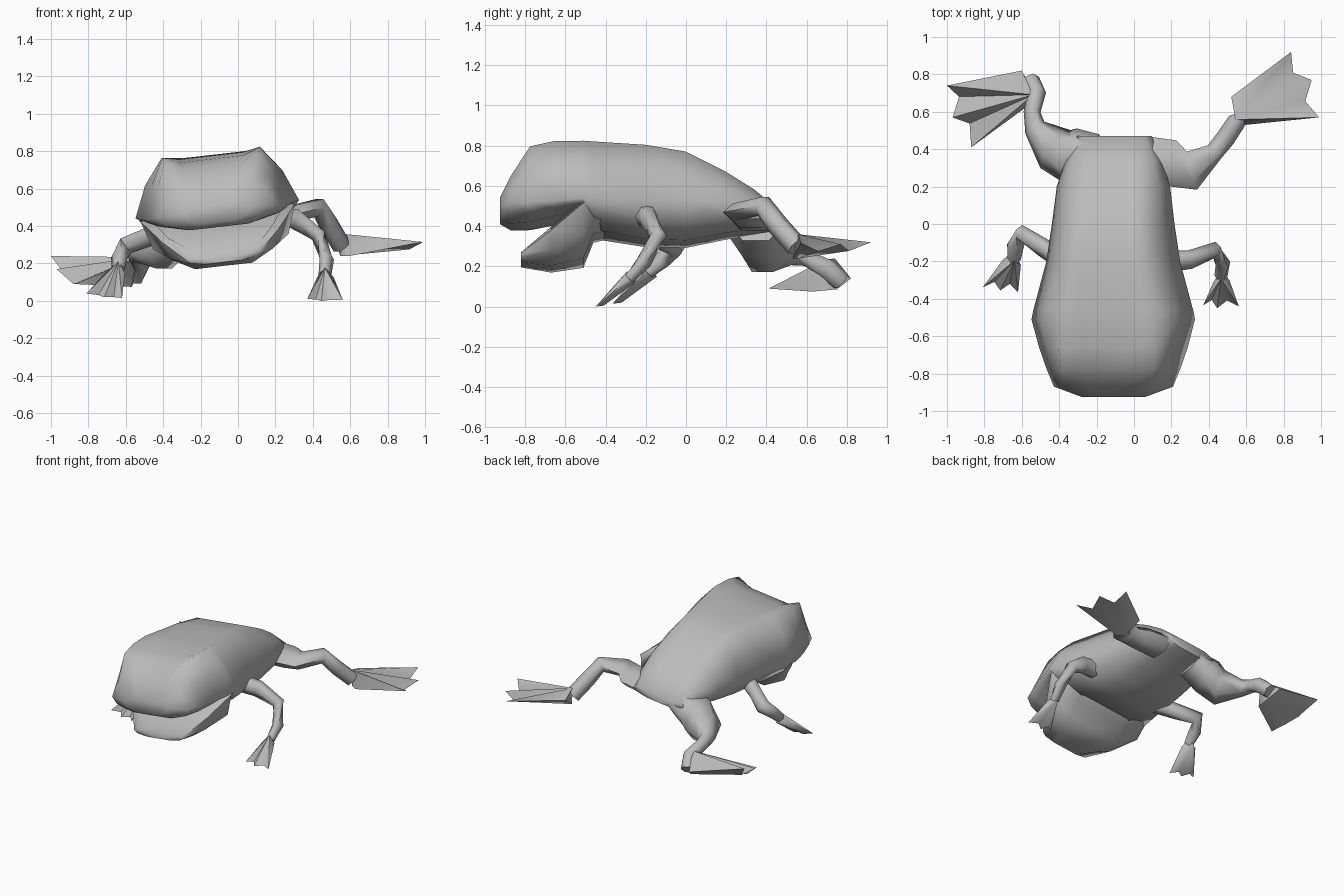
import bpy, bmesh, math
from mathutils import Vector, Matrix

cube = bpy.data.objects.get("Cube")
if cube:
    bpy.data.objects.remove(cube, do_unlink=True)

skin = bpy.data.materials.new("grey_skin")
skin.use_nodes = True
GREY = (0.5, 0.5, 0.5, 1)
skin.diffuse_color = GREY
bsdf = skin.node_tree.nodes["Principled BSDF"]
bsdf.inputs["Base Color"].default_value = GREY
bsdf.inputs["Roughness"].default_value = 0.8


def finish(name, bm, sharp):
    bmesh.ops.recalc_face_normals(bm, faces=bm.faces)
    mesh = bpy.data.meshes.new(name)
    bm.to_mesh(mesh)
    bm.free()
    mesh.materials.append(skin)
    for p in mesh.polygons:
        p.use_smooth = True
    mesh.set_sharp_from_angle(angle=math.radians(sharp))
    obj = bpy.data.objects.new(name, mesh)
    bpy.context.collection.objects.link(obj)


def skin_rings(bm, rings):
    """Bridge rings of equal length and close both ends."""
    loops = [[bm.verts.new(p) for p in ring] for ring in rings]
    n = len(loops[0])
    for a, b in zip(loops, loops[1:]):
        for i in range(n):
            j = (i + 1) % n
            bm.faces.new((a[i], a[j], b[j], b[i]))
    bm.faces.new(loops[0])
    bm.faces.new(loops[-1])


# The torso leans slightly to its right
CENTRE = Vector((-0.11, 0, 0.48))
LEAN = Matrix.Translation(CENTRE) @ Matrix.Rotation(math.radians(-6.5), 4, 'Y') @ Matrix.Translation(-CENTRE)


def torso_ring(y, half, top, wide, bottom, dip=0.0, flat=0.6, keel=0.5):
    side = [(flat * 0.65, top - dip), (flat, top), (0.84, wide + 0.55 * (top - wide)), (1, wide),
            (0.88, wide + 0.6 * (bottom - wide)), (keel, bottom)]
    outline = [(0, top - dip)] + side + [(0, bottom)] + [(-u, z) for u, z in reversed(side)]
    return [LEAN @ Vector((CENTRE.x + u * half, y, z)) for u, z in outline]


def torso_part(name, stations):
    bm = bmesh.new()
    skin_rings(bm, [torso_ring(*s) for s in stations])
    finish(name, bm, 80)


# Head, back and belly: y, half width, top, widest height, bottom, dip between eyes
torso_part("body", [
    (-0.925, 0.17, 0.53, 0.48, 0.42),
    (-0.87, 0.32, 0.63, 0.48, 0.395),
    (-0.775, 0.36, 0.77, 0.48, 0.4, 0.045, 0.7),
    (-0.66, 0.4, 0.795, 0.48, 0.425, 0.035, 0.65),
    (-0.51, 0.44, 0.797, 0.49, 0.46, 0.02),
    (-0.46, 0.43, 0.794, 0.49, 0.36, 0.015),
    (-0.2, 0.36, 0.782, 0.49, 0.315),
    (0.0, 0.33, 0.75, 0.49, 0.31),
    (0.2, 0.305, 0.65, 0.48, 0.35),
    (0.34, 0.26, 0.565, 0.46, 0.37),
    (0.47, 0.2, 0.46, 0.43, 0.39),
])

# Open lower jaw with a floor rising toward the throat
torso_part("lower_jaw", [
    (-0.82, 0.2, 0.255, 0.24, 0.205),
    (-0.67, 0.31, 0.365, 0.345, 0.185, 0, 0.9),
    (-0.51, 0.415, 0.49, 0.47, 0.215, 0, 0.9),
    (-0.46, 0.4, 0.49, 0.47, 0.34, 0, 0.9),
    (-0.36, 0.35, 0.48, 0.45, 0.36),
])


def limb(name, joints, sides=6):
    """Tapered limb through (x, y, z, half width, half height) joints."""
    pts = [Vector(j[:3]) for j in joints]
    rings = []
    for i, p in enumerate(pts):
        along = pts[min(i + 1, len(pts) - 1)] - pts[max(i - 1, 0)]
        turn = along.to_track_quat('Z', 'Y')
        wide, high = joints[i][3:]
        angles = [2 * math.pi * k / sides for k in range(sides)]
        rings.append([p + turn @ Vector((wide * math.cos(a), high * math.sin(a), 0)) for a in angles])
    bm = bmesh.new()
    skin_rings(bm, rings)
    finish(name, bm, 75)


def webbed_foot(name, ankle, base, tips, thick):
    """Fan from the ankle with a raised ridge to each toe and sunken, notched webs."""
    ankle = Vector(ankle)
    tips = [Vector(t) for t in tips]
    normal = (tips[0] - ankle).cross(tips[-1] - ankle).normalized()
    if normal.z < 0:
        normal.negate()
    rim = [Vector(base[0])]
    for tip, after in zip(tips, tips[1:]):
        rim += [tip, ankle.lerp((tip + after) / 2, 0.87) - normal * thick * 0.6]
    rim += [tips[-1], Vector(base[1])]
    bm = bmesh.new()
    top = bm.verts.new(ankle + normal * thick)
    under = bm.verts.new(ankle - normal * thick)
    edge = [bm.verts.new(p) for p in rim]
    for a, b in zip(edge, edge[1:]):
        bm.faces.new((top, a, b))
        bm.faces.new((under, b, a))
    for end in (edge[0], edge[-1]):
        bm.faces.new((top, under, end))
    finish(name, bm, 60)


# Front legs
limb("left_front_leg", [(0.18, -0.2, 0.45, 0.06, 0.06), (0.3, -0.19, 0.44, 0.05, 0.06),
                        (0.43, -0.14, 0.35, 0.045, 0.045), (0.475, -0.21, 0.22, 0.04, 0.04),
                        (0.465, -0.28, 0.14, 0.035, 0.03)])
webbed_foot("left_front_foot", (0.465, -0.27, 0.15),
            [(0.425, -0.31, 0.13), (0.51, -0.3, 0.13)],
            [(0.37, -0.435, 0.01), (0.445, -0.45, 0), (0.56, -0.44, 0.005)], 0.035)
limb("right_front_leg", [(-0.36, -0.2, 0.38, 0.06, 0.06), (-0.48, -0.13, 0.34, 0.05, 0.055),
                         (-0.6, -0.05, 0.295, 0.045, 0.055), (-0.635, -0.12, 0.23, 0.045, 0.045),
                         (-0.64, -0.19, 0.17, 0.035, 0.035)])
webbed_foot("right_front_foot", (-0.64, -0.17, 0.18),
            [(-0.7, -0.19, 0.16), (-0.605, -0.22, 0.15)],
            [(-0.81, -0.34, 0.04), (-0.715, -0.355, 0.02), (-0.62, -0.365, 0.015)], 0.04)

# Hind legs, with broad flat thighs
limb("left_hind_leg", [(0.05, 0.34, 0.44, 0.13, 0.07), (0.2, 0.325, 0.45, 0.125, 0.065),
                       (0.31, 0.285, 0.47, 0.105, 0.05), (0.43, 0.385, 0.5, 0.05, 0.055),
                       (0.49, 0.46, 0.4, 0.052, 0.055), (0.55, 0.55, 0.3, 0.05, 0.055)])
webbed_foot("left_hind_foot", (0.545, 0.56, 0.3),
            [(0.52, 0.68, 0.32), (0.595, 0.53, 0.24)],
            [(0.84, 0.92, 0.32), (0.95, 0.77, 0.31), (0.99, 0.57, 0.315)], 0.06)
limb("right_hind_leg", [(-0.2, 0.35, 0.4, 0.13, 0.09), (-0.34, 0.365, 0.34, 0.15, 0.12),
                        (-0.42, 0.4, 0.27, 0.13, 0.12), (-0.53, 0.515, 0.255, 0.06, 0.055),
                        (-0.545, 0.6, 0.24, 0.045, 0.045), (-0.52, 0.7, 0.19, 0.05, 0.055),
                        (-0.55, 0.77, 0.125, 0.045, 0.05)])
webbed_foot("right_hind_foot", (-0.55, 0.72, 0.16),
            [(-0.6, 0.82, 0.14), (-0.57, 0.63, 0.075)],
            [(-1.0, 0.74, 0.24), (-0.97, 0.57, 0.17), (-0.87, 0.41, 0.09)], 0.08)
